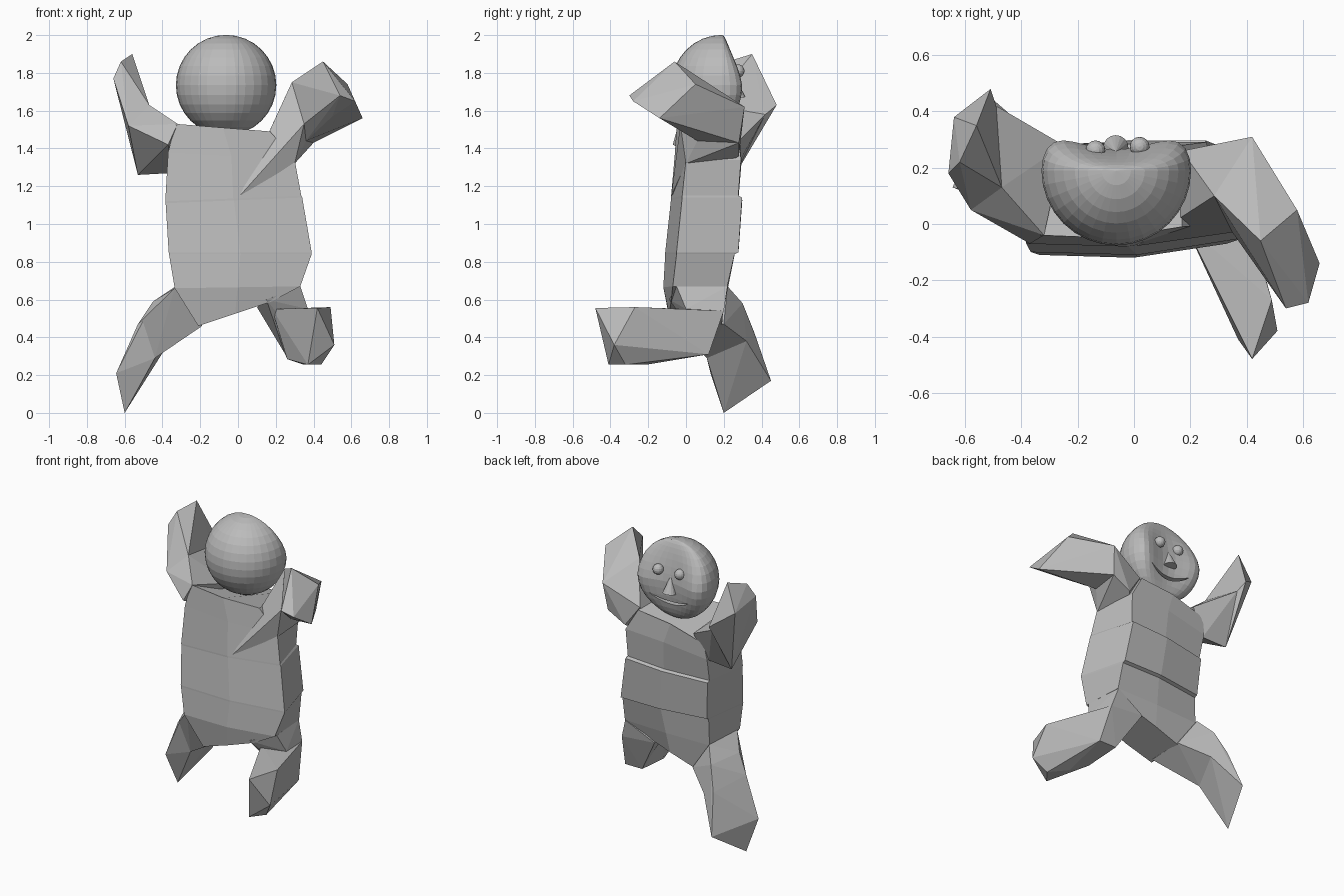
import bpy
import bmesh
import math
from mathutils import Vector

default_cube = bpy.data.objects.get("Cube")
if default_cube:
    bpy.data.objects.remove(default_cube, do_unlink=True)

clay = bpy.data.materials.new("plain grey")
clay.use_nodes = True
GREY = (0.5, 0.5, 0.5, 1.0)
clay.diffuse_color = GREY
clay.node_tree.nodes["Principled BSDF"].inputs["Base Color"].default_value = GREY


def finish(name, bm):
    """Turn a bmesh into a flat-shaded object with the grey material."""
    bmesh.ops.recalc_face_normals(bm, faces=bm.faces)
    mesh = bpy.data.meshes.new(name)
    bm.to_mesh(mesh)
    bm.free()
    mesh.materials.append(clay)
    obj = bpy.data.objects.new(name, mesh)
    bpy.context.collection.objects.link(obj)
    return obj


def hull(name, *sections):
    """Faceted limb segment wrapped around its end sections."""
    bm = bmesh.new()
    for section in sections:
        for point in section:
            bm.verts.new(point)
    result = bmesh.ops.convex_hull(bm, input=bm.verts[:])
    loose = {g for g in result["geom_interior"] + result["geom_unused"]
             if isinstance(g, bmesh.types.BMVert)}
    bmesh.ops.delete(bm, geom=list(loose), context="VERTS")
    return finish(name, bm)


def ball(name, centre, radius, segments, rings, shape=None):
    """Sphere, optionally reshaped in unit coordinates."""
    bm = bmesh.new()
    bmesh.ops.create_uvsphere(bm, u_segments=segments, v_segments=rings, radius=1)
    for v in bm.verts:
        if shape:
            shape(v.co)
        v.co = Vector(centre) + v.co * radius
    return finish(name, bm)


# Torso: six-sided rings stacked upward, with a raised band across the back
# each level: left x, right x, front y left, front y right, back y,
# left z, right z, narrowing of the back, drop of the back left corner
levels = [
    (-.21, .18, -.08, -.08, .19, .46, .59, 0, 0),
    (-.335, .33, -.11, -.07, .22, .66, .67, .2, 0),
    (-.365, .39, -.10, -.05, .265, .84, .84, 1, 0),
    (-.367, .39, -.10, -.05, .285, .85, .85, 1, 0),
    (-.383, .34, -.07, -.02, .305, 1.11, 1.14, 1, 0),
    (-.385, .335, -.07, -.02, .285, 1.12, 1.15, 1, 0),
    (-.37, .30, -.05, 0, .295, 1.38, 1.34, .5, .1),
    (-.33, .17, -.04, -.01, .28, 1.53, 1.49, 0, .14),
]
bm = bmesh.new()
rings = []
for xl, xr, fl, fr, back, zl, zr, narrow, drop in levels:
    xm, zm = (xl + xr) / 2, (zl + zr) / 2
    corners = [(xl, fl, zl), (xm, min(fl, fr) - .01, zm), (xr, fr, zr),
               (xr - .085 * narrow, back - .008 * narrow, zr),
               (xm, back + .005 - .012 * narrow, zm - drop / 3),
               (xl + .045 * narrow, back - .055 * narrow, zl - drop)]
    rings.append([bm.verts.new(c) for c in corners])
for low, high in zip(rings, rings[1:]):
    for i in range(len(low)):
        j = (i + 1) % len(low)
        bm.faces.new((low[i], low[j], high[j], high[i]))
bm.faces.new(rings[0])
bm.faces.new(rings[-1])
finish("torso", bm)

# Right arm: out and back to the elbow, then raised
shoulder = [(-.37, -.07, 1.42), (-.32, -.04, 1.53), (-.25, .28, 1.44), (-.35, .25, 1.27)]
elbow = [(-.53, .26, 1.26), (-.58, .05, 1.52), (-.47, .13, 1.63), (-.49, .42, 1.58)]
hand = [(-.56, .35, 1.9), (-.62, .22, 1.86), (-.66, .18, 1.77), (-.64, .38, 1.72),
        (-.51, .48, 1.63)]
hull("right_upper_arm", shoulder, elbow)
hull("right_forearm", elbow, hand)

# Left arm: out to the elbow, then reaching forward
shoulder = [(.17, .26, 1.5), (.17, .14, 1.49), (.3, 0, 1.32), (.27, .28, 1.36),
            (.01, -.078, 1.15)]
elbow = [(.42, .31, 1.62), (.285, .1, 1.75), (.35, -.03, 1.53), (.36, .06, 1.44),
         (.4, .28, 1.43)]
hand = [(.45, -.06, 1.86), (.58, .05, 1.74), (.66, -.14, 1.56), (.62, -.28, 1.65),
        (.54, -.3, 1.68), (.48, .07, 1.48), (.5, -.15, 1.57)]
hull("left_upper_arm", shoulder, elbow)
hull("left_forearm", elbow, hand)

# Right leg: swung outward with the foot trailing
hip = [(-.335, -.08, .66), (-.33, .22, .67), (-.19, -.05, .46), (-.19, .2, .47)]
knee = [(-.45, .06, .59), (-.53, .1, .47), (-.4, .3, .58), (-.46, .36, .43),
        (-.44, .11, .29), (-.36, .32, .38)]
foot = [(-.6, .2, 0), (-.645, .13, .21), (-.51, .45, .17)]
hull("right_thigh", hip, knee)
hull("right_shin", knee, foot)

# Left leg: bent with the foot kicked forward
hip = [(.33, -.05, .67), (.31, .22, .67), (.1, .2, .56), (.15, -.09, .6)]
knee = [(.18, 0, .55), (.37, 0, .55), (.25, .12, .31), (.38, .12, .31), (.35, .2, .54)]
foot = [(.42, -.48, .555), (.49, -.27, .56), (.51, -.38, .36), (.37, -.41, .255),
        (.44, -.32, .255), (.35, -.21, .255), (.26, -.13, .285), (.3, -.18, .55)]
hull("left_thigh", hip, knee)
hull("left_shin", knee, foot)


# Head: round skull, pressed in on the face side with full cheeks
def press_face(co):
    if co.y > 0:
        co.y *= (.28 + .58 * co.x ** 2) * (1 - .35 * max(co.z, 0))


HEAD = Vector((-.063, .19, 1.735))
head = ball("head", HEAD, .266, 32, 16, press_face)

# Mouth: smiling slit cut into the face
bm = bmesh.new()
steps = 12
for inner in (True, False):
    for k in range(steps + 1):
        t = 2 * k / steps - 1
        drop = .035 * t * t - (0 if inner else .018 * (1 - t * t) + .002)
        for y in (.02, .2):
            bm.verts.new(HEAD + Vector((.15 * t, y, -.135 + drop)))
bm.verts.ensure_lookup_table()
row = 2 * (steps + 1)
for k in range(0, row - 2, 2):
    for pattern in ((0, 1, 3, 2), (row, row + 1, row + 3, row + 2),
                    (0, 2, row + 2, row), (1, 3, row + 3, row + 1)):
        bm.faces.new([bm.verts[k + p] for p in pattern])
for k in (0, row - 2):
    bm.faces.new([bm.verts[k + p] for p in (0, 1, row + 1, row)])
cutter = finish("mouth_cutter", bm)
cutter.hide_render = True
cutter.hide_viewport = True
cut = head.modifiers.new("mouth", "BOOLEAN")
cut.operation = "DIFFERENCE"
cut.solver = "EXACT"
cut.object = cutter

# Eyes
for side, x, y in (("right", -.137, .262), ("left", .02, .275)):
    ball(side + "_eye", (x, y, 1.81), .035, 16, 8)

# Nose: small cone with its point upward
bm = bmesh.new()
bmesh.ops.create_cone(bm, cap_ends=True, segments=16, radius1=.045, radius2=0, depth=.12)
nose = finish("nose", bm)
nose.location = (-.065, .263, 1.725)
nose.rotation_euler.x = math.radians(8)
